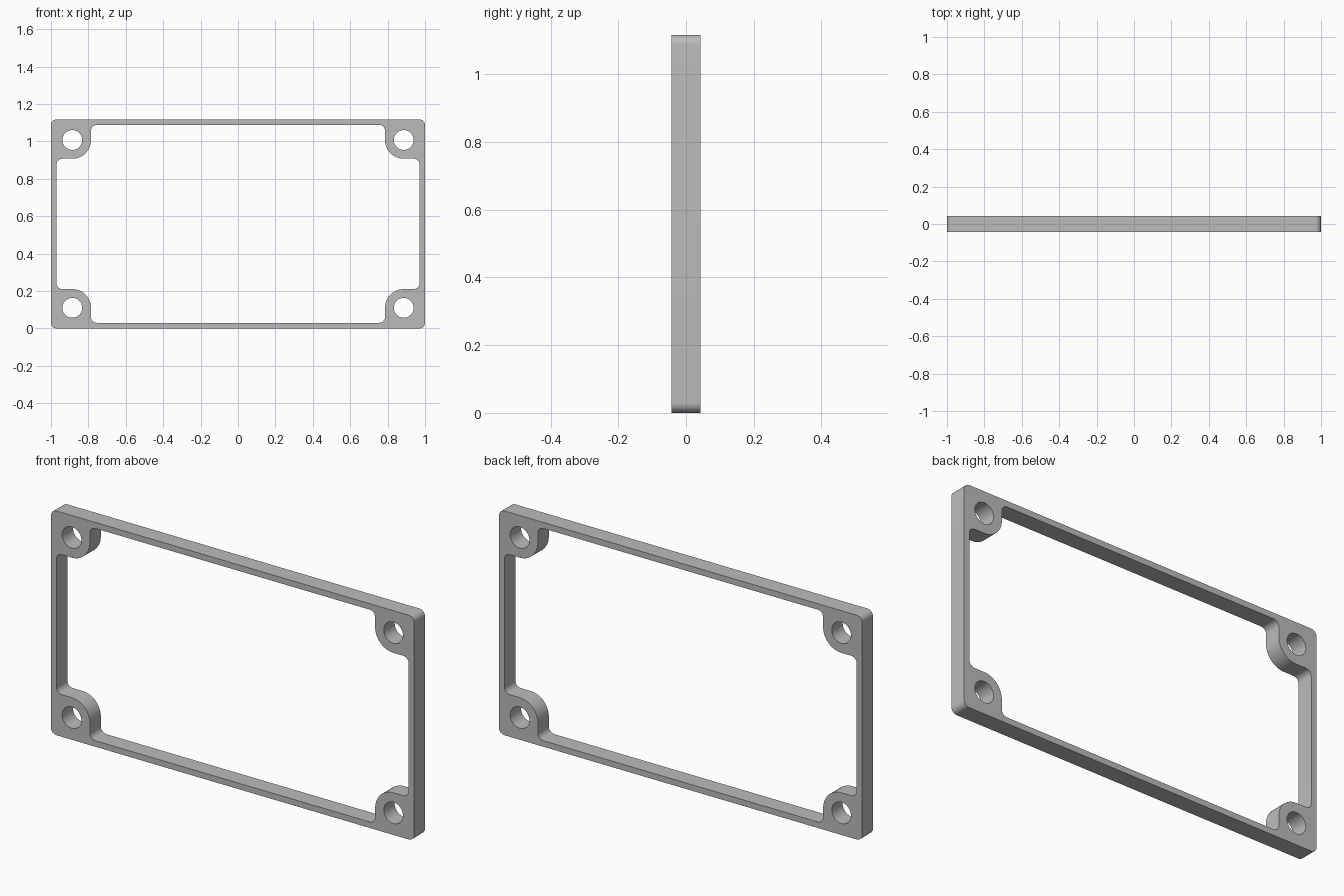
import bpy
from math import sin, cos, radians

cube = bpy.data.objects.get("Cube")
if cube:
    bpy.data.objects.remove(cube, do_unlink=True)

# Main dimensions
W, H, DEPTH = 1.0, 0.5585, 0.086     # half width, half height, thickness
WALL, FILLET = 0.03, 0.03
HOLE_X, HOLE_Z = W - 0.114, H - 0.11
HOLE_R, BOSS_R = 0.053, 0.1


def arc(cx, cy, r, start, end, steps=10):
    angles = [radians(start + (end - start) * i / steps) for i in range(steps + 1)]
    return [(cx + r * cos(a), cy + r * sin(a)) for a in angles]


def four_way(quarter):
    """Mirror a first-quadrant outline into a closed loop."""
    half = quarter + [(-x, y) for x, y in reversed(quarter)]
    return half + [(-x, -y) for x, y in half]


# Outlines: rounded outside, opening that steps round the corner bosses, holes
outer = four_way(arc(W - FILLET, H - FILLET, FILLET, 0, 90))
opening = four_way(
    arc(W - WALL - FILLET, HOLE_Z - BOSS_R - FILLET, FILLET, 0, 90)
    + arc(HOLE_X, HOLE_Z, BOSS_R, 270, 180, 20)
    + arc(HOLE_X - BOSS_R - FILLET, H - WALL - FILLET, FILLET, 0, 90))
holes = [arc(sx * HOLE_X, sz * HOLE_Z, HOLE_R, 0, 360, 48)[:-1]
         for sx in (-1, 1) for sz in (-1, 1)]

# Frame: filled flat curve, extruded
curve = bpy.data.curves.new("frame", "CURVE")
curve.dimensions = "2D"
curve.fill_mode = "BOTH"
curve.extrude = DEPTH / 2
for loop in [outer, opening] + holes:
    spline = curve.splines.new("POLY")
    spline.points.add(len(loop) - 1)
    for point, (x, y) in zip(spline.points, loop):
        point.co = (x, y, 0, 1)
    spline.use_cyclic_u = True

frame = bpy.data.objects.new("mounting_frame", curve)
bpy.context.collection.objects.link(frame)
frame.rotation_euler.x = radians(90)
frame.location.z = H

# Convert to a clean mesh with sharp rims and smooth rounded walls
bpy.ops.object.select_all(action="DESELECT")
frame.select_set(True)
bpy.context.view_layer.objects.active = frame
bpy.ops.object.convert(target="MESH")
bpy.ops.object.transform_apply(location=True, rotation=True, scale=True)
bpy.ops.object.mode_set(mode="EDIT")
bpy.ops.mesh.select_all(action="SELECT")
bpy.ops.mesh.remove_doubles(threshold=0.0001)
bpy.ops.mesh.normals_make_consistent(inside=False)
bpy.ops.object.mode_set(mode="OBJECT")
bpy.ops.object.shade_smooth_by_angle(angle=radians(30))

# Plain grey material
grey = bpy.data.materials.new("plain_grey")
grey.use_nodes = True
colour = (0.5, 0.5, 0.5, 1)
grey.diffuse_color = colour
grey.node_tree.nodes["Principled BSDF"].inputs["Base Color"].default_value = colour
frame.data.materials.clear()
frame.data.materials.append(grey)
